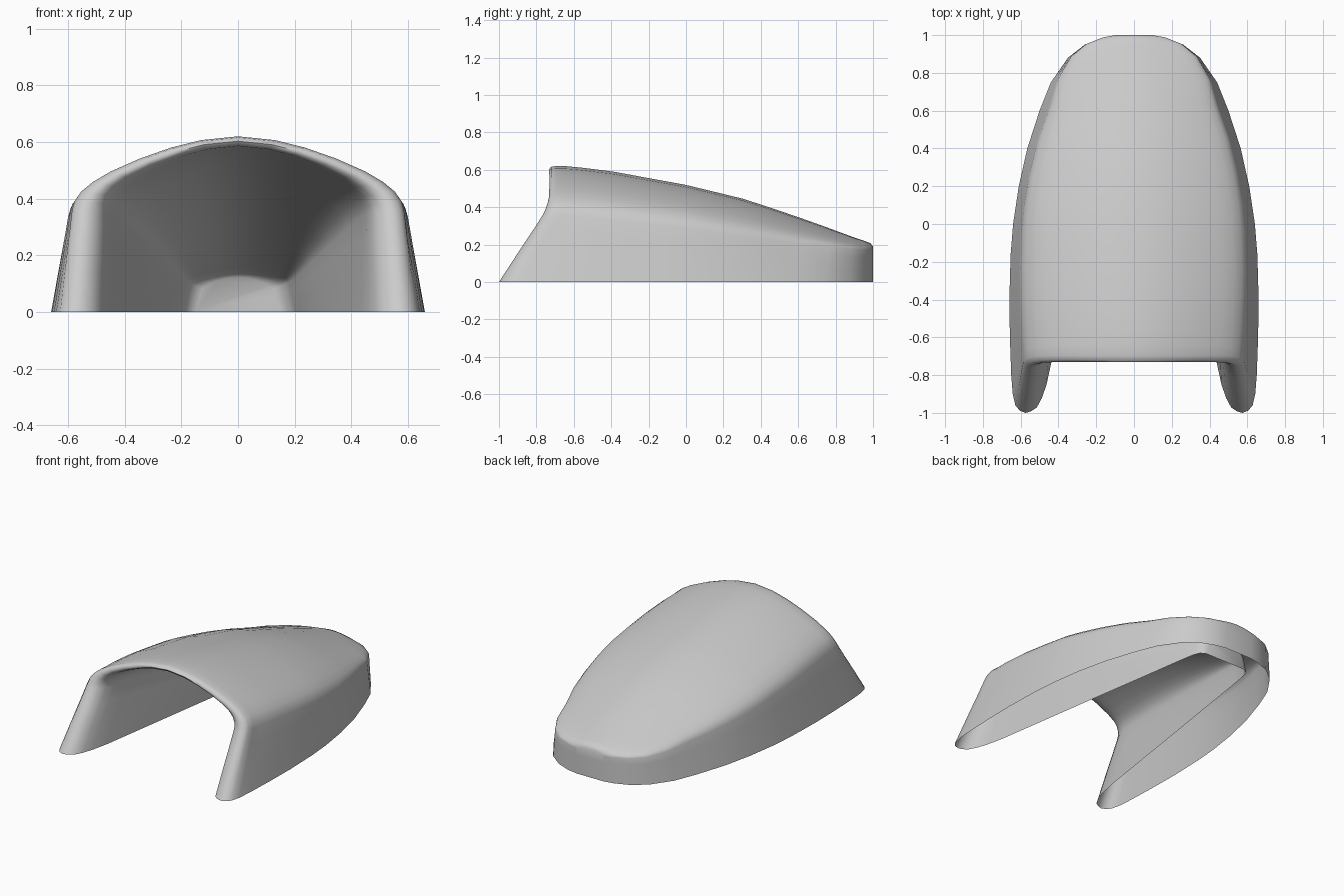
import bpy, bmesh, math

if "Cube" in bpy.data.objects:
    bpy.data.objects.remove(bpy.data.objects["Cube"], do_unlink=True)

mat = bpy.data.materials.new("light_grey")
mat.use_nodes = True
grey = (0.6, 0.6, 0.6, 1)
mat.diffuse_color = grey
mat.node_tree.nodes["Principled BSDF"].inputs["Base Color"].default_value = grey

# Sections from the front rim to the tail: position, half width, shoulder height, crown height
OUTER = [
    (0, .575, .36, .603), (.006, .605, .36, .616), (.02, .628, .36, .62),
    (.05, .642, .355, .62), (.1, .65, .35, .612), (.2, .657, .335, .59),
    (.3, .66, .315, .558), (.42, .653, .295, .52), (.5, .64, .275, .487),
    (.6, .61, .25, .445), (.7, .565, .23, .39), (.8, .50, .205, .332),
    (.875, .44, .19, .285), (.94, .35, .178, .242), (.975, .26, .174, .22),
    (.993, .17, .17, .208), (1, .10, .165, .19)]
INNER = [
    (.004, .545, .355, .592), (.014, .515, .355, .586), (.04, .487, .35, .583),
    (.075, .463, .345, .577), (.135, .437, .335, .565), (.3, .387, .295, .52),
    (.5, .327, .24, .425), (.7, .265, .175, .30), (.85, .22, .12, .19),
    (.9, .203, .105, .155), (.925, .185, .095, .137), (.935, .15, .08, .122)]
# Roof curve from shoulder to crown, as fractions of width and rise
ROOF = [(1, 0), (.985, .12), (.945, .25), (.875, .38), (.77, .52),
        (.59, .7), (.4, .85), (.22, .95), (0, 1)]
# Side profile of the front edge: height, y
FRONT = [(0, -1), (.1, -.935), (.2, -.87), (.3, -.802), (.36, -.765),
         (.4, -.746), (.45, -.733), (.52, -.73), (1, -.74)]


def front_y(z):
    for (z0, y0), (z1, y1) in zip(FRONT, FRONT[1:]):
        if z <= z1:
            return y0 + (y1 - y0) * (z - z0) / (z1 - z0)
    return FRONT[-1][1]


def section(t, width, shoulder, crown, lean):
    half = [(width - lean * f, shoulder * f) for f in (0, .4, .75)]
    half += [((width - lean) * fx, shoulder + (crown - shoulder) * fz) for fx, fz in ROOF]
    points = half + [(-x, z) for x, z in reversed(half[:-1])]
    return [(x, front_y(z) + (1 - front_y(z)) * t, z) for x, z in points]


# One continuous skin, open underneath: tail, outside, rounded front rim, then inside
bm = bmesh.new()
rows = []
for r in reversed(OUTER):
    lean = min(.03 + .6 * r[0], .057, .3 * (1 - r[0]))
    rows.append([bm.verts.new(p) for p in section(*r, lean)])
for r in INNER:
    lean = max(0, .025 - .2 * r[0], .08 * (r[0] - .6))
    rows.append([bm.verts.new(p) for p in section(*r, lean)])
for a, b in zip(rows, rows[1:]):
    for i in range(len(a) - 1):
        bm.faces.new((a[i], a[i + 1], b[i + 1], b[i]))

# Tail end and inner back wall
bm.faces.new(rows[0])
bm.faces.new(rows[-1])
bmesh.ops.recalc_face_normals(bm, faces=bm.faces)

mesh = bpy.data.meshes.new("curved_shell")
bm.to_mesh(mesh)
bm.free()
mesh.materials.append(mat)
shell = bpy.data.objects.new("curved_shell", mesh)
bpy.context.collection.objects.link(shell)
bpy.ops.object.select_all(action='DESELECT')
shell.select_set(True)
bpy.context.view_layer.objects.active = shell
bpy.ops.object.shade_smooth_by_angle(angle=math.radians(65))
